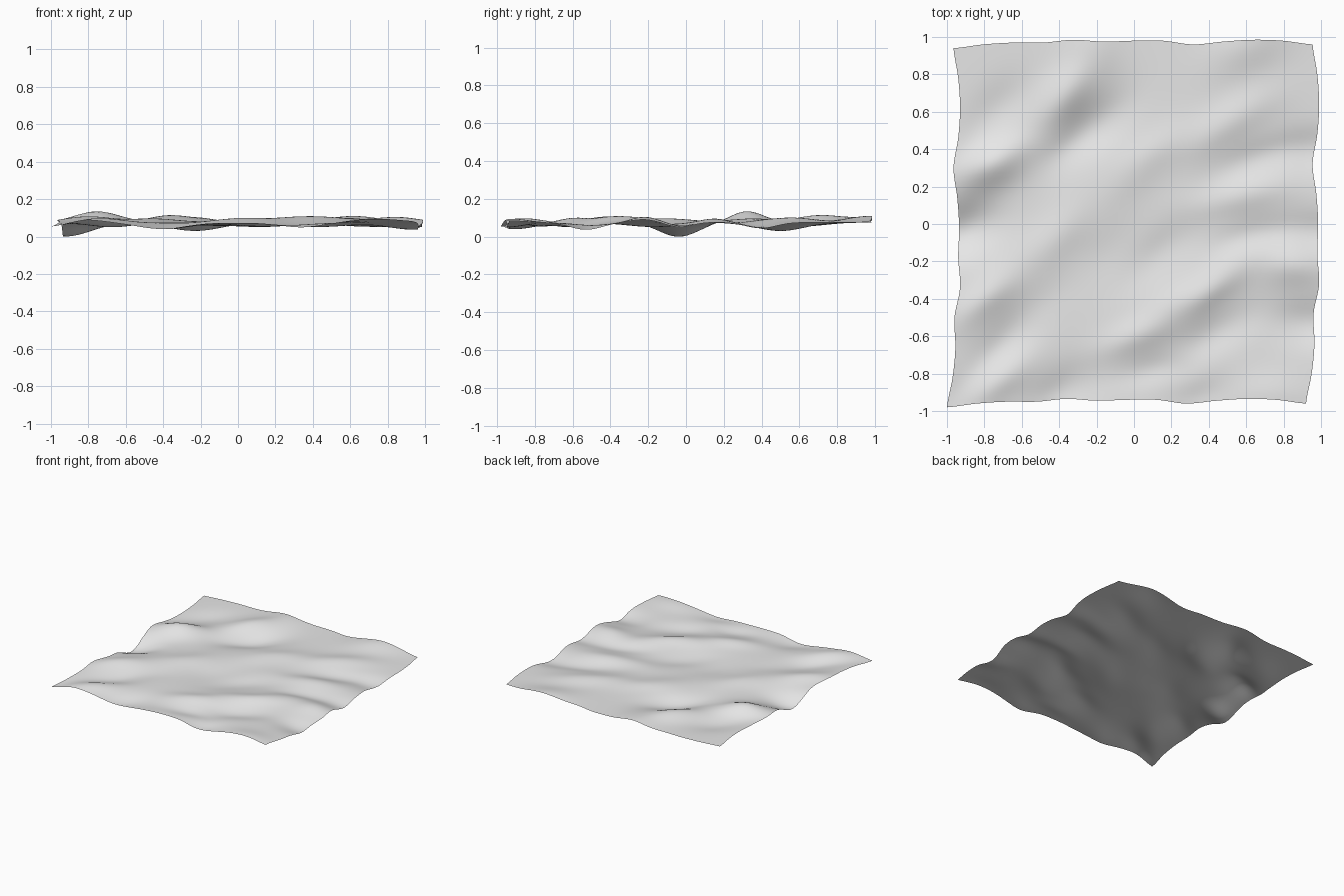
import bpy, bmesh
from math import cos, sin, radians, exp

cube = bpy.data.objects.get("Cube")
if cube:
    bpy.data.objects.remove(cube, do_unlink=True)

HALF = 0.96      # half width of the undisturbed sheet
CELLS = 72
REST = 0.078     # height of calm areas

# Sideways drift in hundredths, sampled evenly along the sheet
DRIFT_X = [-4, -1, 0.5, 0, 3, 2, 2.5, 1.5, -0.5, 2, 3, 2, -0.5]
DRIFT_Y = [-2, 0, 1, 1, 2.5, 1.5, 2, 2, 0, 1.5, 2.5, 2, 0]

# Each swell: x, y, amount, length, width, heading in degrees
CRESTS = [
    (-.39, .69, .040, .22, .11, 45),
    (-.22, .95, .022, .16, .14, 45),
    (-.75, .32, .060, .18, .11, 20),
    (-.82, -.40, .032, .20, .11, 45),
    (-.72, -.86, .025, .20, .10, 40),
    (-.48, -.12, .022, .26, .12, 45),
    (.36, -.36, .034, .32, .10, 35),
    (.82, -.24, .030, .18, .10, 10),
    (.00, -.62, .020, .20, .08, 20),
    (.78, -.94, .020, .20, .12, 0),
    (.50, .54, .026, .28, .11, 30),
    (.62, .95, .035, .24, .14, 30),
    (.56, .13, .022, .26, .09, 10),
    (.05, .32, .020, .26, .11, 40),
]
HOLLOWS = [
    (-.25, .48, .045, .24, .12, 45),
    (-.95, -.02, .075, .20, .14, 15),
    (-.75, .62, .020, .20, .12, 40),
    (-.68, -.62, .026, .22, .10, 45),
    (-.99, -.97, .025, .15, .15, 0),
    (-.36, -.93, .035, .20, .14, 30),
    (-.15, -.18, .016, .24, .14, 45),
    (.12, -.18, .022, .28, .11, 40),
    (.42, -.60, .024, .26, .10, 25),
    (.94, -.53, .038, .20, .12, 10),
    (.12, -.80, .018, .20, .08, 10),
    (.38, -.95, .026, .16, .12, 0),
    (.70, .34, .022, .28, .09, 20),
    (.96, .38, .022, .14, .12, 0),
    (.68, -.07, .020, .24, .08, 10),
    (.98, -.04, .020, .14, .10, 0),
]


def drift(samples, t):
    """Smooth curve through evenly spaced samples."""
    s = min(max((t / HALF + 1) / 2, 0), 1) * (len(samples) - 1)
    i = min(int(s), len(samples) - 2)
    f = s - i
    a, b, c, d = (samples[min(max(i + k, 0), len(samples) - 1)]
                  for k in (-1, 0, 1, 2))
    curve = b + f / 2 * (c - a + f * (2*a - 5*b + 4*c - d
                                      + f * (3*(b - c) + d - a)))
    return curve / 100


def swell(swells, x, y):
    """Total of stretched, rounded mounds at a point."""
    total = 0
    for cx, cy, amount, length, width, heading in swells:
        c, s = cos(radians(heading)), sin(radians(heading))
        along = ((x - cx) * c + (y - cy) * s) / length
        across = ((y - cy) * c - (x - cx) * s) / width
        total += amount * exp(-along * along - across * across)
    return total


# Rippled sheet
bm = bmesh.new()
bmesh.ops.create_grid(bm, x_segments=CELLS, y_segments=CELLS, size=HALF)
for v in bm.verts:
    x, y, _ = v.co
    z = REST + swell(CRESTS, x, y) - swell(HOLLOWS, x, y)
    v.co = (x + drift(DRIFT_X, y), y + drift(DRIFT_Y, x), z)

# Rest the lowest hollow on the ground
low = min(v.co.z for v in bm.verts)
bmesh.ops.translate(bm, verts=bm.verts, vec=(0, 0, -low))
for face in bm.faces:
    face.smooth = True
mesh = bpy.data.meshes.new("rippled_sheet")
bm.to_mesh(mesh)
bm.free()

sheet = bpy.data.objects.new("rippled_sheet", mesh)
bpy.context.collection.objects.link(sheet)

# Pale grey surface
grey = bpy.data.materials.new("pale_grey")
grey.use_nodes = True
color = (0.8, 0.8, 0.8, 1)
grey.diffuse_color = color
for node in grey.node_tree.nodes:
    if node.type == 'BSDF_PRINCIPLED':
        node.inputs["Base Color"].default_value = color
mesh.materials.append(grey)
